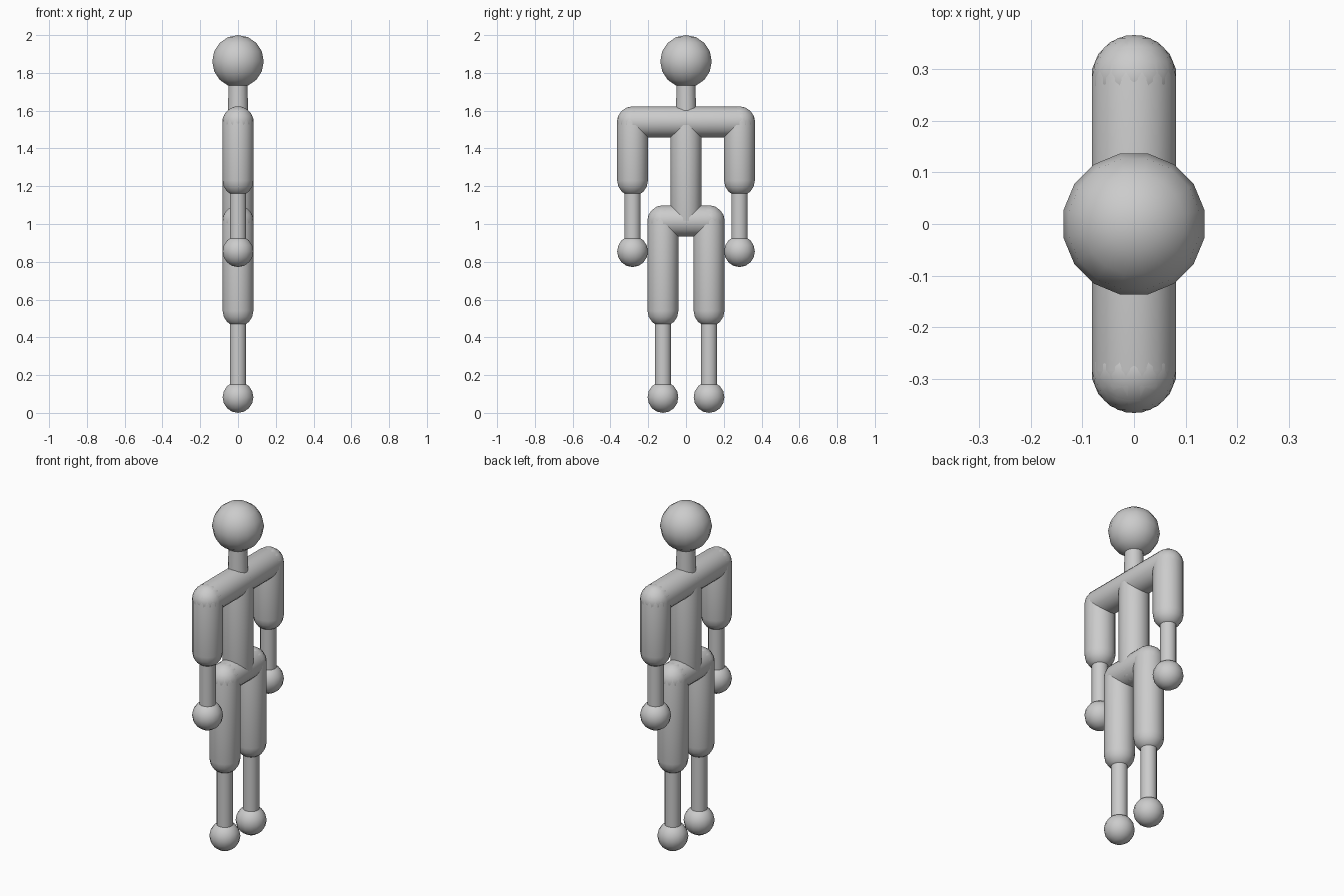
import bpy, bmesh, math
from mathutils import Vector

if "Cube" in bpy.data.objects:
    bpy.data.objects.remove(bpy.data.objects["Cube"])

SIDES = 16


def lathe(name, profile, start, direction):
    """Spin (radius, distance) points around an axis and make a smooth object."""
    bm = bmesh.new()
    rings = []
    for r, h in profile:
        if r < 1e-6:
            rings.append([bm.verts.new((0, 0, h))])
        else:
            rings.append([bm.verts.new((r * math.cos((i + 0.5) * math.tau / SIDES),
                                        r * math.sin((i + 0.5) * math.tau / SIDES), h))
                          for i in range(SIDES)])
    for a, b in zip(rings, rings[1:]):
        for i in range(SIDES):
            j = (i + 1) % SIDES
            quad = [a[i % len(a)], a[j % len(a)], b[j % len(b)], b[i % len(b)]]
            bm.faces.new(list(dict.fromkeys(quad)))
    bmesh.ops.recalc_face_normals(bm, faces=bm.faces)
    for f in bm.faces:
        f.smooth = True
    mesh = bpy.data.meshes.new(name)
    bm.to_mesh(mesh)
    bm.free()
    ob = bpy.data.objects.new(name, mesh)
    bpy.context.collection.objects.link(ob)
    ob.location = start
    ob.rotation_euler = Vector(direction).to_track_quat('Z', 'Y').to_euler()
    return ob


def capsule(name, p, q, r, steps=4):
    """Rounded rod from p to q; p == q gives a ball."""
    p, q = Vector(p), Vector(q)
    length = (q - p).length
    arc = [i * math.pi / 2 / steps for i in range(steps + 1)]
    prof = [(r * math.sin(t), -r * math.cos(t)) for t in arc]
    top = [(r * math.cos(t), length + r * math.sin(t)) for t in arc]
    prof += top if length > 1e-6 else top[1:]
    return lathe(name, prof, p, q - p if length > 1e-6 else (0, 0, 1))


def rod(name, p, q, r1, r2):
    """Plain capped cylinder or cone."""
    p, q = Vector(p), Vector(q)
    length = (q - p).length
    return lathe(name, [(0, 0), (r1, 0), (r2, length), (0, length)], p, q - p)


R = 0.083          # thick limbs
SHOULDER_Y, HIP_Y = 0.283, 0.122
SHOULDER_Z, HIP_Z = 1.54, 1.016

# head, neck and trunk
capsule("head", (0, 0, 1.861), (0, 0, 1.861), 0.139)
rod("neck", (0, 0, SHOULDER_Z), (0, 0, 1.80), 0.057, 0.048)
capsule("shoulder_bar", (0, -SHOULDER_Y, SHOULDER_Z), (0, SHOULDER_Y, SHOULDER_Z), R)
capsule("torso", (0, 0, HIP_Z), (0, 0, SHOULDER_Z), R)
capsule("hip_bar", (0, -HIP_Y, HIP_Z), (0, HIP_Y, HIP_Z), R)

# arms and legs on both sides
for side, s in (("right", -1), ("left", 1)):
    y = s * SHOULDER_Y
    capsule(side + "_upper_arm", (0, y, 1.23), (0, y, SHOULDER_Z), R)
    rod(side + "_forearm", (0, y, 0.855), (0, y, 1.23), 0.044, 0.044)
    capsule(side + "_hand", (0, y, 0.855), (0, y, 0.855), R)
    y = s * HIP_Y
    capsule(side + "_thigh", (0, y, 0.54), (0, y, HIP_Z), R)
    rod(side + "_shin", (0, y, R), (0, y, 0.54), 0.044, 0.044)
    capsule(side + "_foot", (0, y, R), (0, y, R), R)

# smooth rounded parts, keep cap edges sharp
bpy.ops.object.select_all(action='SELECT')
bpy.context.view_layer.objects.active = bpy.data.objects["head"]
bpy.ops.object.shade_smooth_by_angle(angle=math.radians(40))
